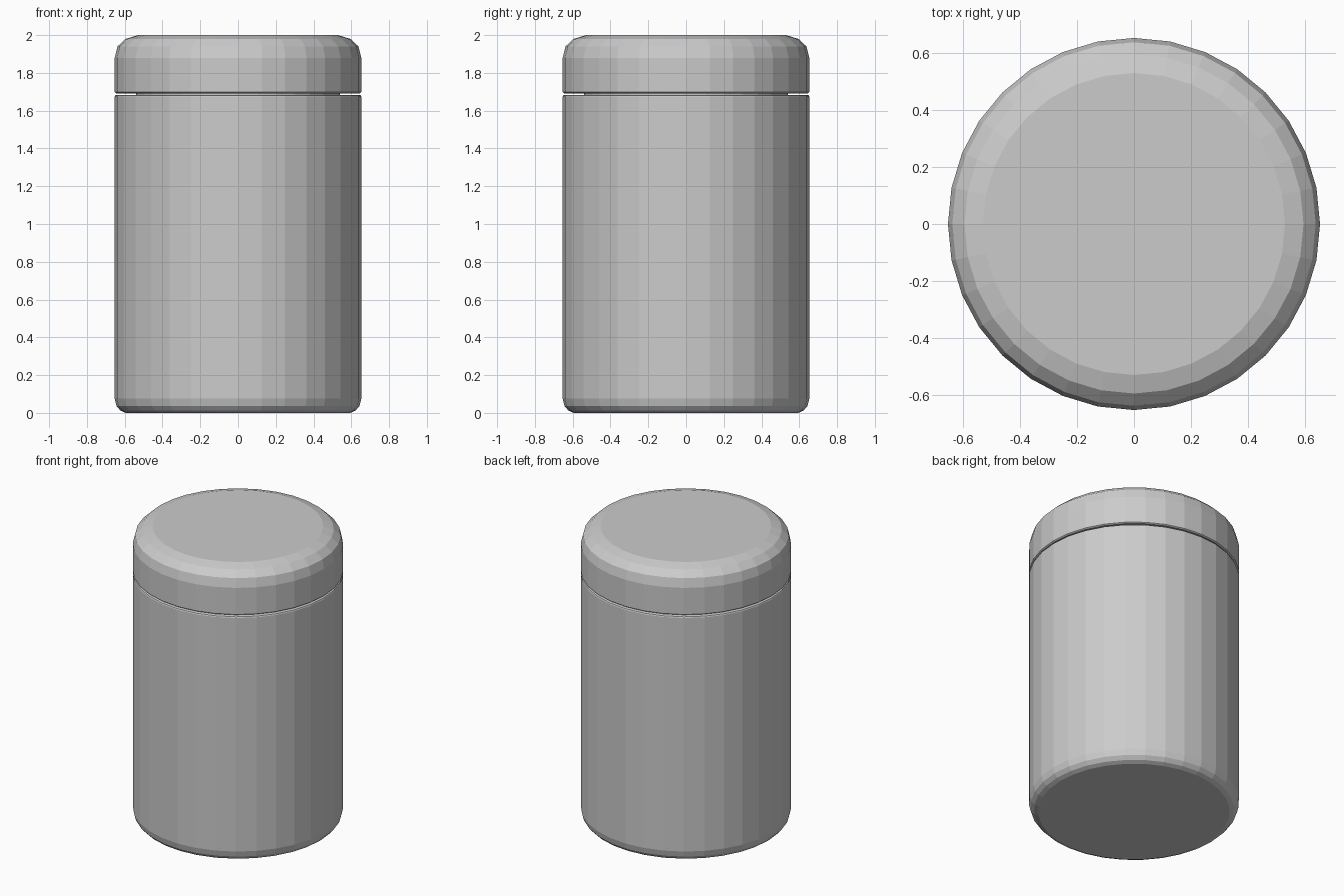
import bpy, bmesh
from math import cos, sin, pi

if "Cube" in bpy.data.objects:
    bpy.data.objects.remove(bpy.data.objects["Cube"])

SIDES = 32


def lathe(name, profile):
    """Revolve (radius, z) points, listed bottom to top, into a capped solid."""
    bm = bmesh.new()
    rings = [[bm.verts.new((r * cos(2 * pi * i / SIDES), r * sin(2 * pi * i / SIDES), z))
              for i in range(SIDES)] for r, z in profile]
    for a, b in zip(rings, rings[1:]):
        for i in range(SIDES):
            j = (i + 1) % SIDES
            bm.faces.new((a[i], a[j], b[j], b[i]))
    bm.faces.new(rings[0][::-1])
    bm.faces.new(rings[-1])
    mesh = bpy.data.meshes.new(name)
    bm.to_mesh(mesh)
    bm.free()
    obj = bpy.data.objects.new(name, mesh)
    bpy.context.collection.objects.link(obj)
    return obj


# Jar body: rounded base, straight wall, small shoulder bevel, neck inside the lid
lathe("jar_body", [(0.595, 0.0), (0.622, 0.012), (0.643, 0.036), (0.653, 0.075),
                   (0.653, 1.674), (0.650, 1.681), (0.643, 1.684),
                   (0.54, 1.684), (0.54, 1.75)])

# Lid: straight rim with a rounded upper edge and flat top
lathe("lid", [(0.645, 1.692), (0.653, 1.698), (0.653, 1.88), (0.638, 1.94),
              (0.595, 1.98), (0.53, 2.0)])
